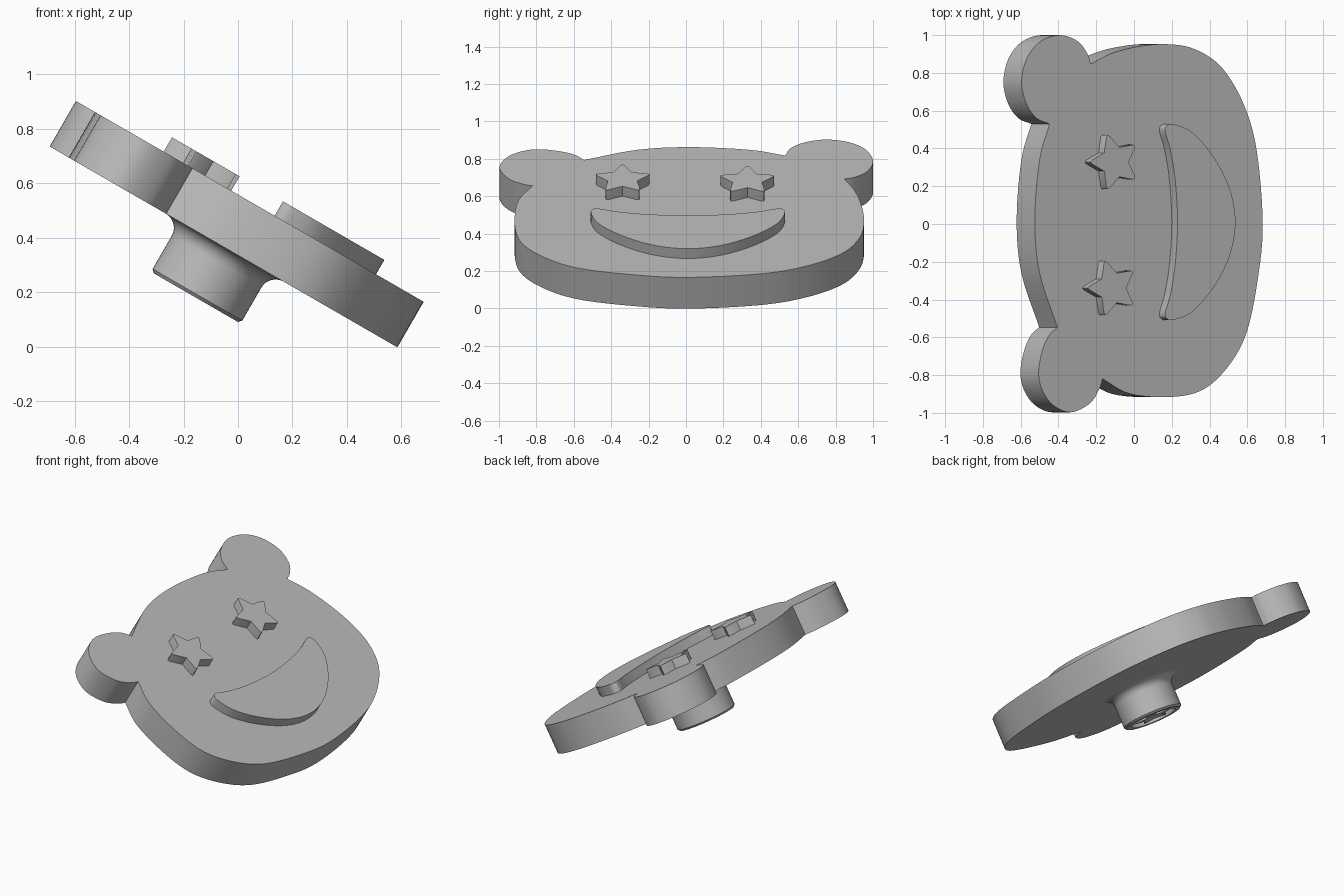
import bpy
import bmesh
from math import sin, cos, pi, radians
from mathutils import Matrix, Vector

default_cube = bpy.data.objects.get("Cube")
if default_cube:
    bpy.data.objects.remove(default_cube, do_unlink=True)

# Everything is built flat (top face at height zero), then tilted
TILT = Matrix.Translation((0, 0, 0.559)) @ Matrix.Rotation(radians(30), 4, 'Y')
THICK = 0.193
RAISE = 0.061

grey = bpy.data.materials.new("plain_grey")
grey.use_nodes = True
colour = (0.5, 0.5, 0.5, 1)
grey.diffuse_color = colour
grey.node_tree.nodes["Principled BSDF"].inputs["Base Color"].default_value = colour


def finish(name, bm, angle=30):
    """Turn a bmesh into a tilted, shaded object."""
    bmesh.ops.recalc_face_normals(bm, faces=bm.faces)
    bm.transform(TILT)
    mesh = bpy.data.meshes.new(name)
    bm.to_mesh(mesh)
    bm.free()
    mesh.materials.append(grey)
    obj = bpy.data.objects.new(name, mesh)
    bpy.context.collection.objects.link(obj)
    bpy.ops.object.select_all(action='DESELECT')
    obj.select_set(True)
    bpy.context.view_layer.objects.active = obj
    bpy.ops.object.shade_smooth_by_angle(angle=radians(angle))
    return obj


def spline(points, closed=False, steps=6):
    """Catmull-Rom curve; open curves leave out their last point."""
    pts = [Vector(p) for p in points]
    if closed:
        pts = [pts[-1]] + pts + pts[:2]
    else:
        pts = [2 * pts[0] - pts[1]] + pts + [2 * pts[-1] - pts[-2]]
    curve = []
    for a, b, c, d in zip(pts, pts[1:], pts[2:], pts[3:]):
        for i in range(steps):
            t = i / steps
            curve.append(0.5 * (2 * b + (c - a) * t
                                + (2 * a - 5 * b + 4 * c - d) * t ** 2
                                + (3 * b - a - 3 * c + d) * t ** 3))
    return curve


def prism(name, outline, low, high):
    """Extrude a flat outline between two heights."""
    bm = bmesh.new()
    base = bm.faces.new([bm.verts.new((p[0], p[1], low)) for p in outline])
    top = bmesh.ops.extrude_face_region(bm, geom=[base], use_keep_orig=True)
    moved = [g for g in top["geom"] if isinstance(g, bmesh.types.BMVert)]
    bmesh.ops.translate(bm, verts=moved, vec=(0, 0, high - low))
    return finish(name, bm)


def star(cx, cy, radius, inner):
    """Five-pointed outline with blunt tips, one tip towards the forehead."""
    pts = []
    for k in range(5):
        a = pi + k * 2 * pi / 5
        for turn, r in ((-0.07, 0.95), (0, 1), (0.07, 0.95), (pi / 5, inner)):
            pts.append((cx + radius * r * cos(a + turn),
                        cy + radius * r * sin(a + turn)))
    return pts


# Head plate: forehead, two ears and cheeks share one outline
left_ear = [(-.516, .53), (-.595, .56), (-.657, .635), (-.687, .75), (-.657, .873),
            (-.577, .963), (-.455, 1), (-.345, .968), (-.284, .9), (-.266, .847)]
cheeks = [(-.266, .847), (-.13, .905), (.03, .94), (.2, .952), (.37, .926),
          (.535, .83), (.67, .635), (.75, .39), (.787, 0), (.757, -.29),
          (.69, -.57), (.583, -.746), (.43, -.873), (.24, -.915), (-.02, -.9),
          (-.193, -.82)]
right_ear = [(-.193, -.82), (-.21, -.87), (-.27, -.95), (-.388, -.997), (-.5, -.955),
             (-.565, -.87), (-.583, -.78), (-.56, -.67), (-.52, -.59), (-.468, -.547)]
forehead = [(-.468, -.547), (-.577, -.26), (-.606, .02), (-.577, .34), (-.516, .53)]
outline = []
for part in (left_ear, cheeks, right_ear, forehead):
    outline += spline(part)
prism("head_plate", outline, -THICK, 0)

# Raised star eyes
prism("left_eye", star(-.15, .328, .15, .55), -.01, RAISE)
prism("right_eye", star(-.165, -.339, .15, .55), -.01, RAISE)

# Raised smile, mirrored across its middle
half = [(.585, 0), (.549, .18), (.448, .35), (.32, .475), (.21, .517),
        (.165, .51), (.157, .475), (.188, .38), (.217, .22), (.231, 0)]
smile = half + [(u, -v) for u, v in reversed(half[1:-1])]
prism("mouth", spline([(u, v + .01) for u, v in smile], closed=True), -.01, RAISE)

# Round stem under the plate: fillet, shaft, chamfered rim and recessed end
STEM_R, STEM_END, FILLET, CENTRE = 0.19, -0.405, 0.06, 0.055
profile = []
for i in range(9):
    a = i / 8 * pi / 2
    profile.append((STEM_R + FILLET * (1 - sin(a)), -THICK - FILLET * (1 - cos(a))))
profile += [(STEM_R, STEM_END + .012), (STEM_R - .012, STEM_END),
            (.145, STEM_END), (.145, STEM_END + .03), (0, STEM_END + .03)]
bm = bmesh.new()
verts = [bm.verts.new((r, 0, z)) for r, z in profile]
edges = [bm.edges.new(pair) for pair in zip(verts, verts[1:])]
bmesh.ops.spin(bm, geom=verts + edges, cent=(0, 0, 0), axis=(0, 0, 1),
               angle=2 * pi, steps=64)
bmesh.ops.remove_doubles(bm, verts=bm.verts, dist=0.0005)
bmesh.ops.translate(bm, verts=bm.verts, vec=(CENTRE, 0, 0))
finish("stem", bm)

# Small star inside the stem recess
prism("stem_star", star(CENTRE, 0, .12, .5), STEM_END + .005, STEM_END + .035)
